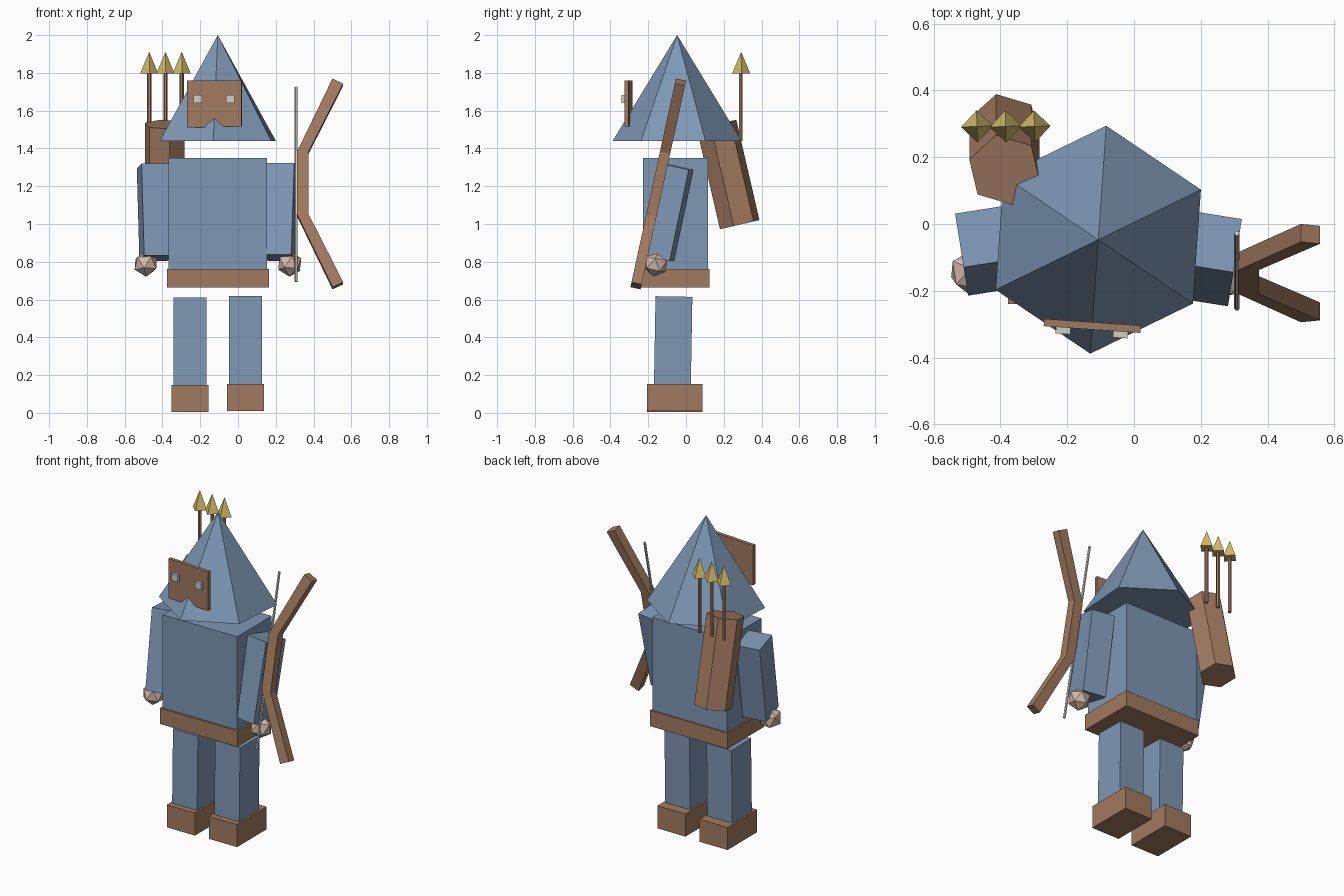
import bpy
import bmesh
from math import radians, sin, cos, pi
from mathutils import Vector, Matrix

cube = bpy.data.objects.get("Cube")
if cube:
    bpy.data.objects.remove(cube, do_unlink=True)


def material(name, rgb):
    m = bpy.data.materials.new(name)
    m.use_nodes = True
    m.diffuse_color = (*rgb, 1)
    m.node_tree.nodes["Principled BSDF"].inputs["Base Color"].default_value = (*rgb, 1)
    return m


BLUE = material("blue cloth", (0.21, 0.31, 0.46))
BROWN = material("brown leather", (0.36, 0.195, 0.115))
GOLD = material("gold", (0.66, 0.50, 0.14))
SKIN = material("skin", (0.66, 0.49, 0.40))
PALE = material("pale grey", (0.62, 0.62, 0.58))


def finish(name, bm, mat, loc, rot=(0, 0, 0)):
    """Turn a bmesh into a placed, flat-shaded object; rot is in degrees."""
    bmesh.ops.recalc_face_normals(bm, faces=bm.faces)
    mesh = bpy.data.meshes.new(name)
    bm.to_mesh(mesh)
    bm.free()
    mesh.materials.append(mat)
    ob = bpy.data.objects.new(name, mesh)
    ob.location = loc
    ob.rotation_euler = [radians(a) for a in rot]
    bpy.context.collection.objects.link(ob)
    return ob


def box(name, mat, loc, size, rot=(0, 0, 0)):
    bm = bmesh.new()
    bmesh.ops.create_cube(bm, size=1)
    bmesh.ops.scale(bm, vec=size, verts=bm.verts)
    return finish(name, bm, mat, loc, rot)


def cone(name, mat, loc, sides, r_low, r_top, height, start=0, rot=(0, 0, 0)):
    """Cone or prism, with its first corner at the start angle."""
    bm = bmesh.new()
    bmesh.ops.create_cone(bm, cap_ends=True, segments=sides, radius1=r_low,
                          radius2=r_top, depth=height)
    first = max(bm.verts, key=lambda v: v.co.xy.length).co
    turn = radians(start) - Vector((1, 0)).angle_signed(first.xy) * -1
    bmesh.ops.rotate(bm, matrix=Matrix.Rotation(turn, 3, 'Z'), verts=bm.verts)
    return finish(name, bm, mat, loc, rot)


def plate(name, mat, outline, depth, loc, rot=(0, 0, 0)):
    """Outline in x and z, extruded along y."""
    bm = bmesh.new()
    face = bm.faces.new([bm.verts.new((x, -depth / 2, z)) for x, z in outline])
    new = bmesh.ops.extrude_face_region(bm, geom=[face])["geom"]
    bmesh.ops.translate(bm, vec=(0, depth, 0),
                        verts=[g for g in new if isinstance(g, bmesh.types.BMVert)])
    return finish(name, bm, mat, loc, rot)


MID = -0.107  # centre line of the body

# Torso and belt
box("torso", BLUE, (MID, -0.055, 1.02), (0.52, 0.345, 0.66))
box("belt", BROWN, (MID, -0.057, 0.713), (0.54, 0.365, 0.1))

# Legs, boots, arms and hands
for side, s in (("right", -1), ("left", 1)):
    lift = 0.003 * (1 + s)
    box(side + "_leg", BLUE, (MID + s * 0.147, -0.068, 0.37 + lift),
        (0.174, 0.195, 0.48), (-1, 0, 0))
    box(side + "_boot", BROWN, (MID + s * 0.147, -0.059, 0.076 + lift),
        (0.196, 0.295, 0.142))
    tilt = -11 - s
    box(side + "_arm", BLUE, (MID + s * 0.335, -0.092 - 0.012 * s, 1.063),
        (0.15, 0.165, 0.495), (tilt, 0, -9 * s))
    bm = bmesh.new()
    bmesh.ops.create_icosphere(bm, subdivisions=1, radius=0.068)
    finish(side + "_hand", bm, SKIN, (MID + s * 0.381, -0.152 - 0.008 * s, 0.788),
           (tilt, 0, -9 * s))

# Hood
cone("hood", BLUE, (MID, -0.047, 1.72), 6, 0.342, 0, 0.56, start=86)

# Mask with a notch, and its eyes
TURN = -4
MASK = Vector((-0.125, -0.305, 1.635))
plate("mask", BROWN, [(-0.145, 0.125), (0.145, 0.125), (0.145, -0.12), (0.05, -0.12),
                      (0, -0.075), (-0.045, -0.115), (-0.055, -0.125), (-0.145, -0.125)],
      0.022, MASK, (0, 0, TURN))
spin = Matrix.Rotation(radians(TURN), 3, 'Z')
for side, s in (("right", -1), ("left", 1)):
    box(side + "_eye", PALE, MASK + spin @ Vector((s * 0.086, -0.018, 0.026)),
        (0.044, 0.024, 0.042), (0, 0, TURN))

# Quiver
cone("quiver", BROWN, (-0.388, 0.223, 1.262), 6, 0.11, 0.11, 0.545,
     start=103, rot=(13, 0, 0))

# Arrows
for i in range(3):
    x = -0.47 + 0.086 * i
    cone("arrow_shaft", BROWN, (x, 0.29, 1.625), 6, 0.011, 0.011, 0.37)
    cone("arrow_head", GOLD, (x, 0.292, 1.854), 4, 0.048, 0, 0.115, start=2)

# Bow: one limb outline mirrored about the grip
inner = [(0.312, 0.168), (0.5, 0.565)]
outer = [(0.557, 0.538), (0.374, 0.17)]
upper = inner + outer
lower = [(x, -z) for x, z in reversed(upper)]
BOW_TILT = -12.3
plate("bow", BROWN, upper + lower, 0.055, (0, -0.147, 1.212), (BOW_TILT, 0, 0))
cone("bowstring", PALE, (0.308, -0.14, 1.21), 6, 0.008, 0.008, 1.055,
     rot=(BOW_TILT, 0, 0))
